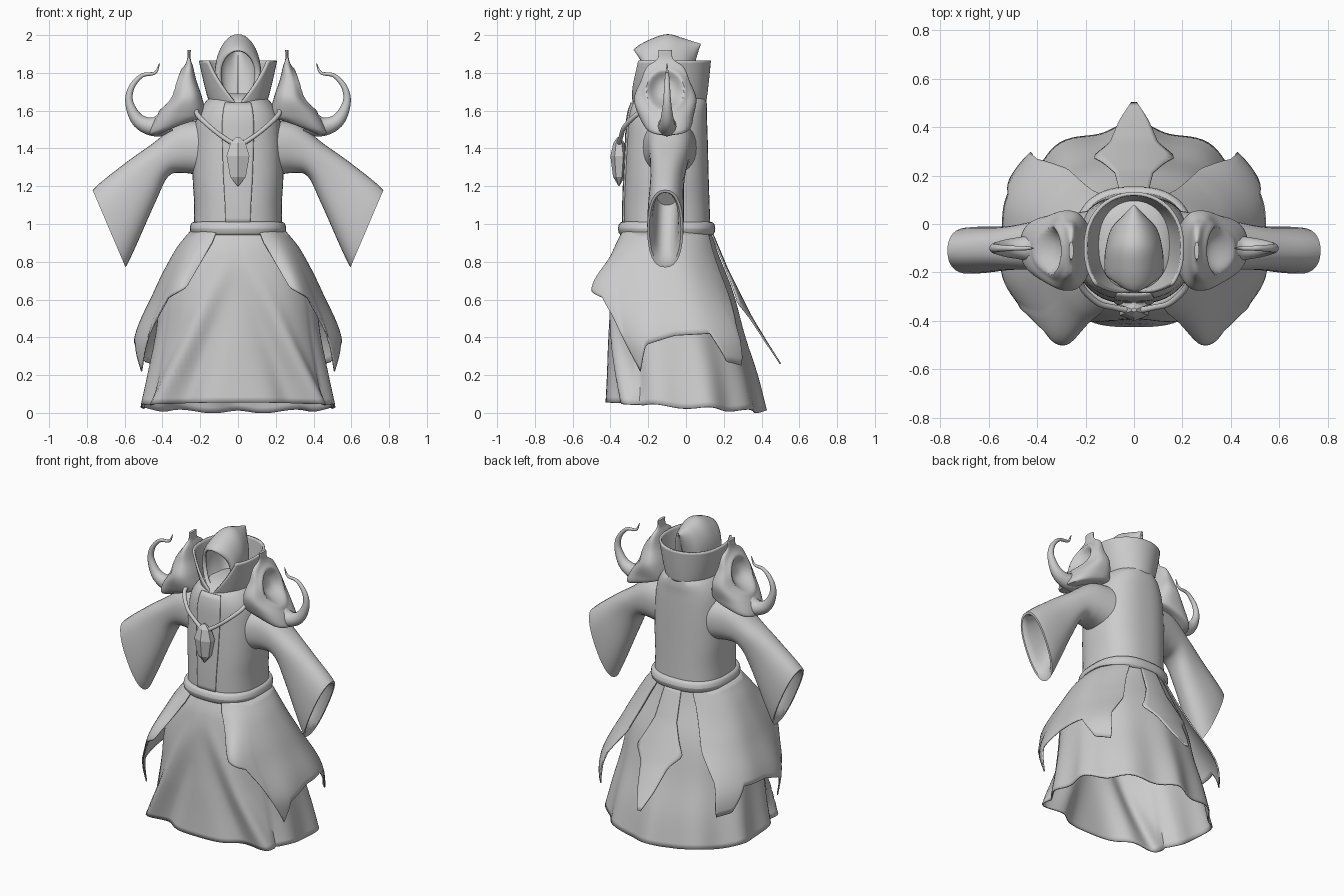
import bpy, bmesh
from math import sin, cos, pi, radians, exp, copysign

if "Cube" in bpy.data.objects:
    bpy.data.objects.remove(bpy.data.objects["Cube"])


def key(t, table, smooth=True):
    """Interpolate rows (t, a, b, ...) at t; returns the value list."""
    i = 0
    while i < len(table) - 2 and t > table[i + 1][0]:
        i += 1
    p, q = table[i], table[i + 1]
    h = q[0] - p[0]
    s = max(0, min(1, (t - p[0]) / h))
    if not smooth:
        return [a + (b - a) * s for a, b in zip(p[1:], q[1:])]
    o, r = table[max(i - 1, 0)], table[min(i + 2, len(table) - 1)]
    out = []
    for k in range(1, len(p)):
        m0 = (q[k] - o[k]) / (q[0] - o[0]) * h
        m1 = (r[k] - p[k]) / (r[0] - p[0]) * h
        out.append((2*s**3 - 3*s*s + 1)*p[k] + (s**3 - 2*s*s + s)*m0
                   + (3*s*s - 2*s**3)*q[k] + (s**3 - s*s)*m1)
    return out


def grid(name, f, nu, nv, closed=False, caps=False, mirror=False, thick=0, angle=40):
    """Surface from f(u, v) with u, v in 0..1; closed wraps u."""
    bm = bmesh.new()
    cols = nu if closed else nu + 1
    rows = [[bm.verts.new(f(i / nu, j / nv)) for i in range(cols)] for j in range(nv + 1)]
    for j in range(nv):
        for i in range(nu):
            k = (i + 1) % cols
            bm.faces.new((rows[j][i], rows[j][k], rows[j + 1][k], rows[j + 1][i]))
    if caps:
        bm.faces.new(rows[0])
        bm.faces.new(rows[-1])
    bmesh.ops.recalc_face_normals(bm, faces=bm.faces)
    me = bpy.data.meshes.new(name)
    bm.to_mesh(me)
    bm.free()
    ob = bpy.data.objects.new(name, me)
    bpy.context.collection.objects.link(ob)
    finish(ob, mirror, thick, angle)


def finish(ob, mirror=False, thick=0, angle=40):
    bpy.ops.object.select_all(action='DESELECT')
    ob.select_set(True)
    bpy.context.view_layer.objects.active = ob
    if angle:
        bpy.ops.object.shade_smooth_by_angle(angle=radians(angle))
    if mirror:
        ob.modifiers.new("Mirror", 'MIRROR')
    if thick:
        m = ob.modifiers.new("Solidify", 'SOLIDIFY')
        m.thickness, m.offset = thick, 0


def tube(name, pts, mirror=False):
    """Round tapered tube through (x, y, z, radius) points."""
    cu = bpy.data.curves.new(name, 'CURVE')
    cu.dimensions, cu.bevel_depth, cu.bevel_resolution = '3D', 1, 4
    cu.use_fill_caps = True
    sp = cu.splines.new('POLY')
    n = 40
    table = [(i, *p) for i, p in enumerate(pts)]
    sp.points.add(n)
    for i in range(n + 1):
        x, y, z, r = key(i / n * (len(pts) - 1), table)
        sp.points[i].co, sp.points[i].radius = (x, y, z, 1), r
    ob = bpy.data.objects.new(name, cu)
    bpy.context.collection.objects.link(ob)
    bpy.ops.object.select_all(action='DESELECT')
    ob.select_set(True)
    bpy.context.view_layer.objects.active = ob
    bpy.ops.object.convert(target='MESH')
    finish(bpy.context.object, mirror)


def power(c, e):
    return copysign(abs(c) ** e, c)


def around(a, rx, yf, yb, off=0, e=0.8):
    """Point on a boxy oval; a = 0 is the front, pi the back."""
    return ((rx + off) * power(sin(a), e),
            (yf + yb) / 2 - ((yb - yf) / 2 + off) * power(cos(a), e))


# skirt: oval profile (height, half width, front, back) with folds
SKIRT = [(0, .52, -.425, .41), (.2, .48, -.415, .365), (.4, .44, -.41, .305), (.65, .40, -.40, .24),
         (.86, .31, -.37, .16), (.97, .23, -.33, .13)]


def skirt_pt(a, z, off=0):
    d = 1 - z / .97
    ridge = radians(4 + 46 * max(0, min(1, (.8 - z) / .75)))
    b = abs(a if a <= pi else 2 * pi - a)
    fold = .055 * d * exp(-((b - ridge) / .14) ** 2)
    fold -= .045 * d * exp(-((b - ridge * .6) / .2) ** 2)
    fold += .018 * d * d * cos(10 * b) * (b > 1)
    # boxy at the front, rounder towards the back
    e = .9 - .1 * cos(a) + .12 * d * (cos(a) < 0) * -cos(a)
    x, y = around(a, *key(z, SKIRT), off + fold, e)
    return x, y, z


def skirt(u, v):
    a = 2 * pi * u
    hem = .03 + .025 * cos(a) + .008 * cos(10 * a) * (cos(a) < .5)
    return skirt_pt(a, .97 + (max(hem, 0) - .97) * v)


grid("skirt", skirt, 128, 32, closed=True, thick=.008)

# ragged side overlay: lower edge height by angle, flare by height
EDGE = [(22, .90), (35, .66), (50, .61), (56, .43), (66, .22), (73, .36), (90, .41), (110, .42),
        (117, .27), (128, .25), (131, .45), (143, .62), (150, .92)]
FLARE = [(.2, .065), (.4, .11), (.65, .04), (.97, .012)]


def overlay(u, v):
    deg = 22 + 128 * u
    z = .96 + (key(deg, EDGE, False)[0] - .96) * v
    x, y, z = skirt_pt(radians(deg), z, key(z, FLARE)[0])
    y -= .13 * exp(-((deg - 43) / 20) ** 2 - ((z - .66) / .17) ** 2)
    y += .05 * exp(-((deg - 126) / 16) ** 2) * max(0, min(1, (.75 - z) / .45))
    return x, y, z


grid("skirt_overlay", overlay, 96, 20, mirror=True, thick=.008)

# hanging back tail
TAIL = [(0, .14, .95, .06), (.3, .22, .76, .08), (.45, .275, .65, .13), (.55, .31, .58, .17),
        (.65, .345, .51, .10), (.85, .43, .37, .06), (1, .5, .26, .012)]


def tail(u, v):
    y, z, w = key(v, TAIL, False)
    x = (2 * u - 1) * w
    return x, y - 1.2 * x * x, z


grid("back_tail", tail, 10, 30, thick=.008)

# torso with a raised front placket
TORSO = [(.96, .235, -.33, .13), (1.1, .232, -.33, .125), (1.25, .24, -.325, .12),
         (1.45, .235, -.315, .115), (1.58, .215, -.305, .11), (1.66, .16, -.27, .105), (1.69, .11, -.2, .06)]
grid("torso", lambda u, v: (*around(2 * pi * u, *key(.96 + .73 * v, TORSO)), .96 + .73 * v),
     64, 24, closed=True, caps=True)


def placket(u, v):
    z = 1.0 + .64 * v
    return (*around((2 * u - 1) * (.2 + .1 * v), *key(z, TORSO), .003), z)


grid("front_placket", placket, 12, 20, thick=.01)


# belt
def belt(u, v):
    c = 2 * pi * v
    return (*around(2 * pi * u, .23, -.335, .13, .025 * cos(c)), .975 + .037 * power(sin(c), .8))


grid("belt", belt, 64, 12, closed=True)


# lofts between slanted ovals: rows of (t, x1, z1, x2, z2, y centre, y half)
def loft(rows, dent=None, e=1):
    def f(u, v):
        x1, z1, x2, z2, yc, yh = key(v * rows[-1][0], rows)
        c, s = power(cos(2 * pi * u), e), power(sin(2 * pi * u), e)
        x = (x1 + x2) / 2 + (x1 - x2) / 2 * c
        z = (z1 + z2) / 2 + (z1 - z2) / 2 * c
        y = yc + yh * s
        return (dent(x, y, z) if dent else x), y, z
    return f


SLEEVE = [(0, .16, 1.55, .16, 1.25, -.09, .15), (1, .31, 1.53, .29, 1.27, -.085, .12),
          (2, .46, 1.42, .37, 1.25, -.09, .10), (3, .60, 1.32, .44, 1.11, -.10, .09),
          (4, .77, 1.18, .595, .77, -.11, .095), (4.2, .745, 1.165, .595, .83, -.11, .07),
          (5, .61, 1.27, .48, 1.10, -.10, .06)]
grid("sleeve", loft(SLEEVE, e=.85), 32, 50, closed=True, caps=True, mirror=True)


# pauldron with a round hollow on its outer face
def hollow(x, y, z):
    if x < .27:
        return x
    d = ((y + .11) / .075) ** 2 + ((z - 1.71) / .08) ** 2
    return x - .05 * exp(-d * d) + .012 * exp(-((d - 1.8) / .6) ** 2)


PAULDRON = [(0, .27, 1.54, .43, 1.47, -.1, .08), (.4, .19, 1.56, .47, 1.48, -.095, .12),
            (1, .17, 1.575, .43, 1.57, -.105, .145), (2, .19, 1.67, .355, 1.66, -.11, .165),
            (3, .22, 1.76, .325, 1.75, -.11, .13), (4, .24, 1.84, .285, 1.83, -.11, .095),
            (4.3, .25, 1.87, .27, 1.87, -.11, .045), (5, .25, 1.92, .268, 1.92, -.11, .035)]
grid("pauldron", loft(PAULDRON, hollow, .75), 64, 48, closed=True, caps=True, mirror=True)

# curled horn
tube("pauldron_horn", [(.36, -.1, 1.54, .07), (.45, -.1, 1.515, .05), (.53, -.1, 1.55, .036),
                       (.575, -.1, 1.64, .022), (.565, -.1, 1.72, .016), (.51, -.1, 1.785, .011),
                       (.44, -.1, 1.80, .008), (.415, -.1, 1.85, .002)], mirror=True)


# standing collar, its front edges sweeping down to a low point
def collar(u, v):
    a = (2 * u - 1) * radians(179 - 62 * v * (1.35 - .45 * v) * .9)
    front = (1 - cos(a)) / 2
    b = v ** .8
    return ((.145 + .055 * b) * sin(a),
            -.085 + .01 * b + (.185 + .015 * b) * power(cos(a), .85) - .05 * b * front,
            1.65 + .215 * v - .02 * front ** 3 * (1 - v))


grid("collar", collar, 56, 16, thick=.014)

# pointed hood: arches (t, y top, y bottom, half width, z top, z bottom)
HOOD = [(0, -.275, -.24, .09, 1.918, 1.66), (.4, -.25, -.25, .112, 1.94, 1.64), (1, -.19, -.20, .118, 1.972, 1.62),
        (2, -.10, -.12, .112, 2.0, 1.62), (3, -.02, -.03, .09, 1.98, 1.64), (4, .035, .02, .045, 1.962, 1.78),
        (5, .075, .065, .003, 1.95, 1.93)]


def hood(u, v):
    a = (2 * u - 1) * radians(165 + 14.5 * min(1, 2 * v))
    yt, yb, w, zt, zb = key(5 * v, HOOD)
    h = (1 - cos(a)) / 2
    # the peak overhangs, the cheeks sit further back
    return w * sin(a), yt + (yb - yt) * h + .05 * sin(a) ** 2 * (1 - v) ** 3, zt + (zb - zt) * h


grid("hood", hood, 40, 30, thick=.01, angle=60)

# necklace cord and faceted gem
tube("necklace_cord", [(.215, -.2, 1.62, .012), (.215, -.26, 1.58, .013), (.15, -.325, 1.515, .012),
                       (.08, -.345, 1.46, .012), (.0, -.36, 1.41, .014)], mirror=True)
GEM = [(0, .003, 1.2), (1, .048, 1.25), (2, .07, 1.36), (3, .045, 1.43), (4, .012, 1.46)]


def gem(u, v):
    r, z = key(4 * v, GEM, False)
    return r * sin(2 * pi * u), -.355 - .65 * r * cos(2 * pi * u), z


grid("gem", gem, 6, 4, closed=True, caps=True, angle=0)
